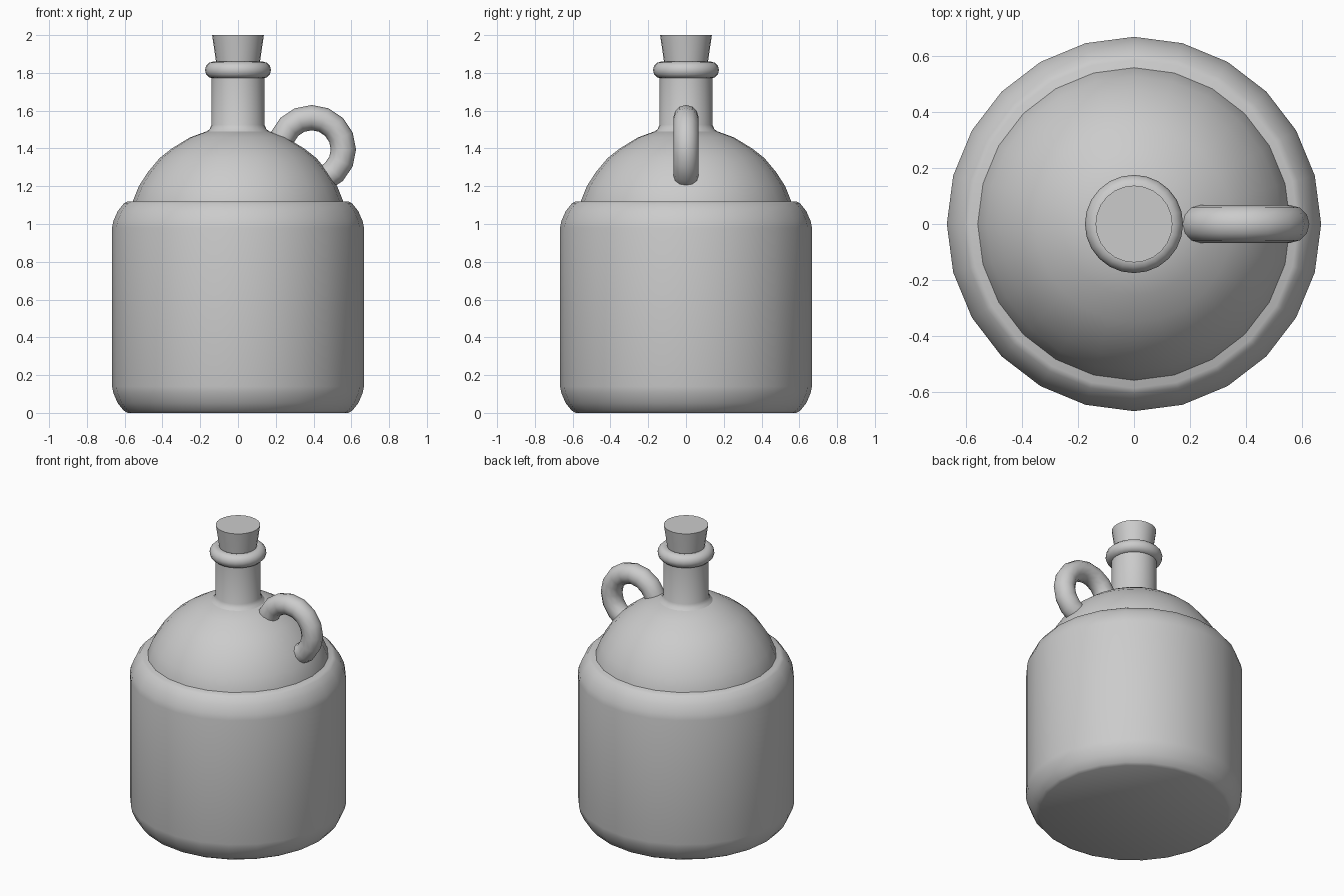
import bpy, math

if "Cube" in bpy.data.objects:
    bpy.data.objects.remove(bpy.data.objects["Cube"])

SIDES = 24


def finish(obj, name, angle=40):
    obj.name = name
    bpy.ops.object.select_all(action='DESELECT')
    obj.select_set(True)
    bpy.context.view_layer.objects.active = obj
    bpy.ops.object.shade_smooth_by_angle(angle=math.radians(angle))


def lathe(name, profile, sides=SIDES):
    """Spin a (radius, z) profile listed bottom to top, capping both ends."""
    verts, faces = [], []
    for r, z in profile:
        for i in range(sides):
            a = 2 * math.pi * i / sides
            verts.append((r * math.cos(a), r * math.sin(a), z))
    for k in range(len(profile) - 1):
        for i in range(sides):
            j = (i + 1) % sides
            faces.append((k * sides + i, k * sides + j,
                          (k + 1) * sides + j, (k + 1) * sides + i))
    faces.append(tuple(reversed(range(sides))))
    last = (len(profile) - 1) * sides
    faces.append(tuple(range(last, last + sides)))
    mesh = bpy.data.meshes.new(name)
    mesh.from_pydata(verts, [], faces)
    obj = bpy.data.objects.new(name, mesh)
    bpy.context.collection.objects.link(obj)
    finish(obj, name)


def torus(name, loc, rot, major, minor, sides, tube_sides):
    bpy.ops.mesh.primitive_torus_add(
        location=loc, rotation=rot, major_radius=major, minor_radius=minor,
        major_segments=sides, minor_segments=tube_sides)
    finish(bpy.context.object, name, 60)


# Wide body, with the same rounded shoulder at bottom and top
corner = [(0.585, 0.0), (0.605, 0.012), (0.637, 0.052), (0.66, 0.105), (0.667, 0.14)]
lathe("jug_body", corner + [(r, 1.12 - z) for r, z in reversed(corner)])

# Domed upper part
lathe("jug_dome", [(0.56, 1.10), (0.557, 1.12), (0.525, 1.20), (0.477, 1.275),
                   (0.414, 1.35), (0.35, 1.40), (0.255, 1.458), (0.145, 1.498)])

# Neck with a small flare at its foot
lathe("neck", [(0.175, 1.482), (0.15, 1.503), (0.14, 1.525), (0.14, 1.815)])

# Rounded lip
torus("neck_lip", (0, 0, 1.815), (0, 0, 0), 0.13, 0.045, SIDES, 12)

# Tapered cork
lathe("cork", [(0.11, 1.81), (0.116, 1.857), (0.137, 2.0)])

# Ring handle, partly sunk into the dome
torus("handle", (0.39, 0, 1.395), (math.pi / 2, 0, 0), 0.168, 0.067, 16, 12)
